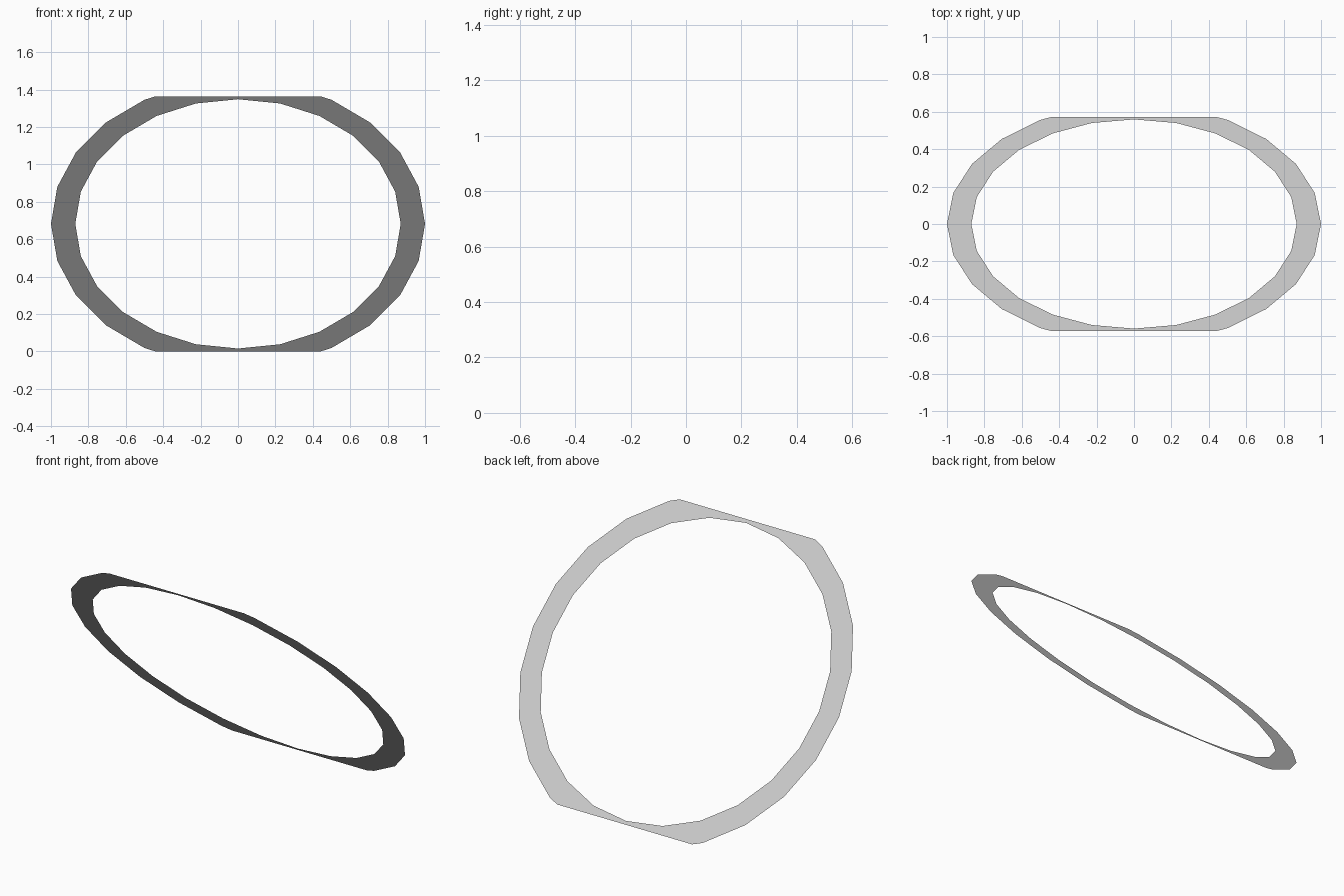
import bpy, bmesh
from math import sin, cos, pi, radians
from mathutils import Matrix, Vector

if "Cube" in bpy.data.objects:
    bpy.data.objects.remove(bpy.data.objects["Cube"])

SIDES, OUTER, INNER, CLIP = 24, 1.0, 0.87, 0.8905
TILT = radians(50)

bm = bmesh.new()


def circle(radius):
    return [bm.verts.new((radius * cos(2 * pi * i / SIDES),
                          radius * sin(2 * pi * i / SIDES), 0))
            for i in range(SIDES)]


# Flat, paper-thin ring facing up
outer, inner = circle(OUTER), circle(INNER)
for i in range(SIDES):
    j = (i + 1) % SIDES
    bm.faces.new((outer[i], outer[j], inner[j], inner[i]))

# Trim the two opposite ends straight
for s in (1, -1):
    bmesh.ops.bisect_plane(bm, geom=bm.verts[:] + bm.edges[:] + bm.faces[:],
                           plane_co=Vector((0, s * CLIP, 0)),
                           plane_no=Vector((0, s, 0)), clear_outer=True)

# Lean the ring: high edge at the front, low edge on the ground at the back
bm.transform(Matrix.Translation((0, 0, CLIP * sin(TILT)))
             @ Matrix.Rotation(-TILT, 4, 'X'))

mesh = bpy.data.meshes.new("tilted_ring")
bm.to_mesh(mesh)
bm.free()
bpy.context.collection.objects.link(bpy.data.objects.new("tilted_ring", mesh))
